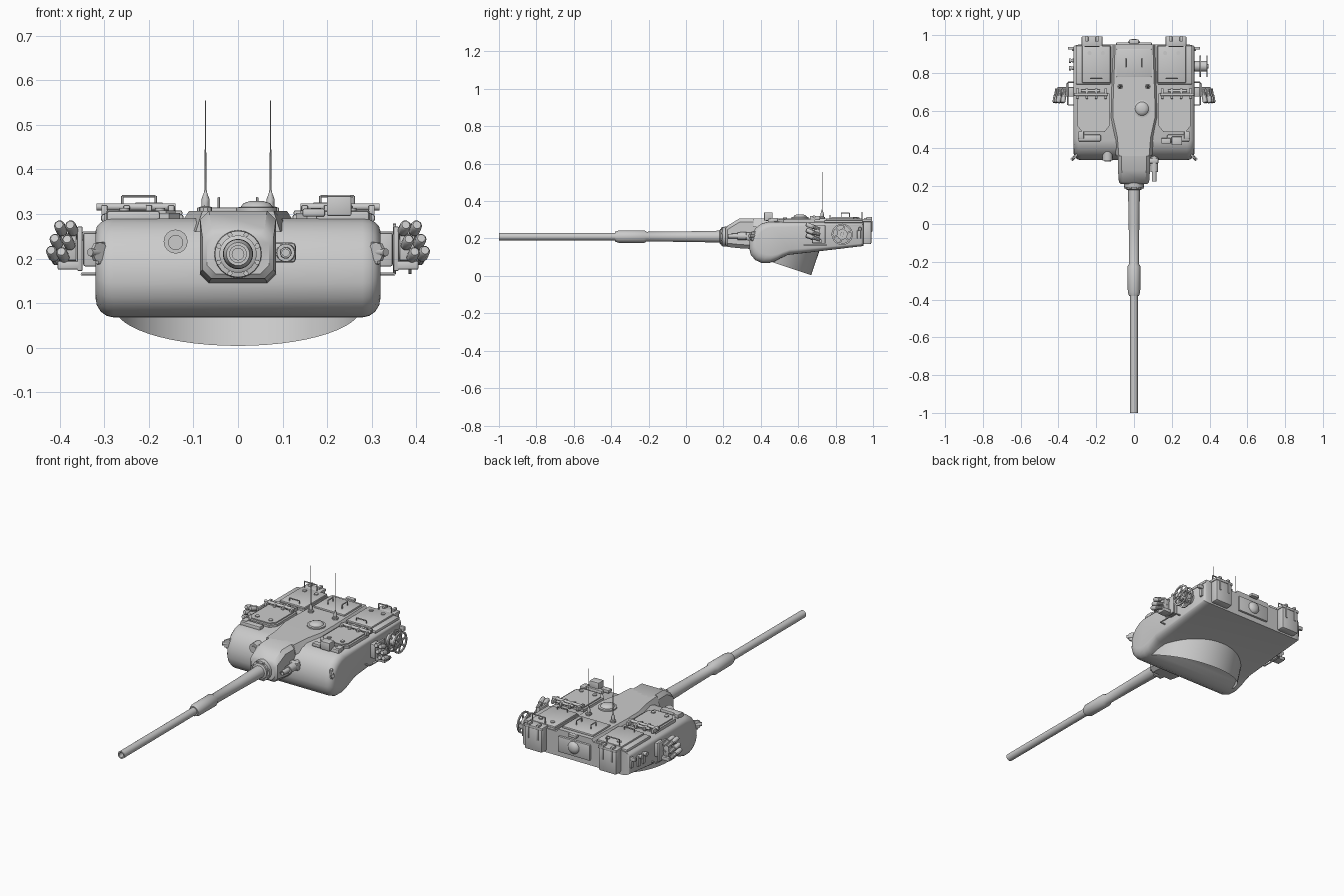
import bpy, bmesh, math
from mathutils import Vector, Matrix

if "Cube" in bpy.data.objects:
    bpy.data.objects.remove(bpy.data.objects["Cube"])

mat = bpy.data.materials.new("plain_grey")
mat.diffuse_color = (0.6, 0.6, 0.6, 1)
mat.use_nodes = True
mat.node_tree.nodes["Principled BSDF"].inputs["Base Color"].default_value = mat.diffuse_color


def finish(name, bm, smooth=True, normals=True):
    if normals:
        bmesh.ops.recalc_face_normals(bm, faces=bm.faces)
    me = bpy.data.meshes.new(name)
    bm.to_mesh(me)
    bm.free()
    me.materials.append(mat)
    ob = bpy.data.objects.new(name, me)
    bpy.context.collection.objects.link(ob)
    if smooth:
        bpy.ops.object.select_all(action='DESELECT')
        ob.select_set(True)
        bpy.context.view_layer.objects.active = ob
        bpy.ops.object.shade_smooth_by_angle(angle=math.radians(35))
    return ob


def box(name, c, size, bevel=0.0, rot=0.0, axis='Z'):
    bm = bmesh.new()
    bmesh.ops.create_cube(bm, size=1)
    bmesh.ops.scale(bm, vec=size, verts=bm.verts)
    if bevel:
        bmesh.ops.bevel(bm, geom=bm.edges[:], offset=bevel, segments=2, affect='EDGES', profile=0.5)
    bmesh.ops.transform(bm, matrix=Matrix.Translation(c) @ Matrix.Rotation(rot, 4, axis), verts=bm.verts)
    return finish(name, bm)


def lathe(name, p0, direction, profile, seg=20):
    """Revolve (distance, radius) pairs around an axis."""
    bm = bmesh.new()
    m = Matrix.Translation(p0) @ Vector(direction).to_track_quat('Z', 'Y').to_matrix().to_4x4()
    rings = [[bm.verts.new(m @ Vector((r * math.cos(a), r * math.sin(a), d)))
              for a in (2 * math.pi * i / seg for i in range(seg))] for d, r in profile]
    for a, b in zip(rings, rings[1:]):
        for i in range(seg):
            j = (i + 1) % seg
            bm.faces.new((a[i], a[j], b[j], b[i]))
    bm.faces.new(rings[0])
    bm.faces.new(rings[-1])
    return finish(name, bm)


def rod(name, p0, p1, r, r2=None, seg=12):
    d = Vector(p1) - Vector(p0)
    return lathe(name, p0, d, [(0, r), (d.length, r if r2 is None else r2)], seg)


def loft(name, sections):
    """Skin a list of equally long point loops and cap both ends."""
    bm = bmesh.new()
    rings = [[bm.verts.new(p) for p in s] for s in sections]
    n = len(rings[0])
    for a, b in zip(rings, rings[1:]):
        for i in range(n):
            j = (i + 1) % n
            bm.faces.new((a[i], a[j], b[j], b[i]))
    bm.faces.new(rings[0])
    bm.faces.new(rings[-1])
    return finish(name, bm)


def handle(name, a, b, rise, r=0.003):
    a, b, up = Vector(a), Vector(b), Vector(rise)
    for p, q in ((a, a + up), (a + up, b + up), (b + up, b)):
        rod(name, p, q, r, seg=6)


# Main shell: side profile swept across x with rounded cheeks
side = [(.95, .29), (.44, .29), (.405, .28), (.375, .258), (.352, .225), (.34, .185), (.338, .145),
        (.347, .112), (.37, .085), (.405, .069), (.44, .068), (.475, .078), (.505, .095),
        (.545, .112), (.95, .16)]
steps = [math.radians(a) for a in (0, 22, 45, 68, 90)]
ends = [(.32 - .04 * (1 - math.sin(a)), 1 - math.cos(a)) for a in steps]
prof = [(x, k) for x, k in reversed(ends)]
sections = [(-x, k) for x, k in ends[::1]]
sections = [(-x, 1 - math.sin(a)) for x, a in
            [(.32 - .04 * (1 - math.cos(a)), a) for a in reversed(steps)]]
sections = [(-(.28 + .04 * math.cos(a)), 1 - math.sin(a)) for a in steps]
sections += [(-x, k) for x, k in reversed(sections)]
loft("turret_shell", [[(x, .64 + (y - .64) * (1 - .12 * k if y < .9 else 1 - .04 * k),
                        .2 + (z - .2) * (1 - .33 * k)) for y, z in side] for x, k in sections])

# Raised roof spine flowing forward into the gun housing
loft("roof_spine", [[(-w, y, z0), (-t, y, z1), (t, y, z1), (w, y, z0)] for y, w, t, z0, z1 in
                    [(.36, .095, .08, .26, .307), (.46, .115, .088, .27, .307), (.56, .13, .11, .275, .307),
                     (.66, .13, .11, .275, .306), (.95, .12, .10, .275, .305)]])


def housing_ring(y, w, z0, z1, c=.02):
    return [(-w + c, y, z0), (w - c, y, z0), (w, y, z0 + c), (w, y, z1 - c), (w - c, y, z1),
            (-w + c, y, z1), (-w, y, z1 - c), (-w, y, z0 + c)]


loft("gun_housing", [housing_ring(.212, .07, .165, .255), housing_ring(.222, .08, .155, .268),
                     housing_ring(.285, .085, .148, .307), housing_ring(.42, .085, .14, .307)])

# Gun barrel with bore, sleeve and bolted collar
lathe("gun_barrel", (0, -1, .21), (0, 1, 0),
      [(.06, .013), (0, .013), (0, .02), (.62, .02), (.62, .026), (.64, .033), (.775, .034),
       (.79, .026), (.99, .028), (1.15, .031), (1.22, .033)], 24)
lathe("gun_collar", (0, .18, .21), (0, 1, 0), [(0, .036), (.004, .042), (.012, .042), (.014, .052), (.045, .054)], 24)
for i in range(8):
    a = math.pi * (i + .5) / 4
    x, z = .047 * math.cos(a), .21 + .047 * math.sin(a)
    rod("collar_bolt", (x, .186, z), (x, .2, z), .006, seg=6)

# Coaxial gun sleeve and sight hood on the front face
lathe("coaxial_sleeve", (.107, .225, .213), (0, 1, 0), [(.02, .008), (0, .008), (0, .012), (.05, .013), (.05, .02), (.16, .023)])
box("coaxial_flange", (.1, .335, .213), (.06, .03, .045), .008)
rod("sight_hood", (-.14, .335, .238), (-.14, .42, .238), .027, seg=16)
rod("sight_lens", (-.14, .33, .236), (-.14, .34, .236), .017, seg=16)

# Open ring wall under the shell, tilted back and trimmed at the nose
bm = bmesh.new()
t = math.radians(18.5)
u, n = Vector((0, math.cos(t), -math.sin(t))), Vector((0, math.sin(t), math.cos(t)))
c = Vector((0, .406, .092))
arc = [c + Vector((.278 * math.cos(a), 0, 0)) + u * .278 * math.sin(a)
       for a in (math.radians(10 + 160 * i / 24) for i in range(25))]
low = [bm.verts.new(p) for p in arc]
top = [bm.verts.new(p + n * .15) for p in arc]
for i in range(24):
    bm.faces.new((low[i], low[i + 1], top[i + 1], top[i]))
finish("ring_wall", bm, normals=False)

# Roof details on the spine
lathe("roof_dome", (.042, .61, .3), (0, 0, 1), [(0, .046), (.014, .046), (.016, .036), (.024, .03), (.029, .015)], 24)
box("spine_plate", (0, .852, .309), (.185, .15, .012), .004)
for s in (-1, 1):
    handle("plate_handle", (s * .043, .83, .314), (s * .043, .875, .314), (0, 0, .022))
    lathe("antenna", (s * .073, .728, .305), (0, 0, 1),
          [(0, .015), (.01, .015), (.012, .009), (.028, .009), (.042, .004), (.05, .0022), (.25, .001)], 10)

for s in (-1, 1):
    # Rear hatch, front hatch with clipped corners
    box("rear_hatch_base", (s * .215, .842, .291), (.185, .205, .016), .005)
    box("rear_hatch", (s * .2, .845, .302), (.15, .195, .012), .004)
    outline = [(.13, .69), (.3, .69), (.3, .52), (.275, .488), (.155, .488), (.13, .52)]
    loft("front_hatch", [[(s * x, y, z) for x, y in outline] for z in (.28, .302)])
    inner = [(.215 + (x - .215) * .88, .59 + (y - .59) * .88) for x, y in outline]
    loft("front_hatch_lid", [[(s * x, y, z) for x, y in inner] for z in (.3, .308)])
    for x, y in ((.175, .53), (.255, .53), (.165, .905), (.235, .905)):
        rod("hatch_bolt", (s * x, y, .3), (s * x, y, .313), .011)
    # Hinge bar between hatches
    rod("hinge_bar", (s * .14, .685, .316), (s * .318, .685, .316), .008)
    for x in (.15, .2, .25, .3):
        box("hinge_knuckle", (s * x, .69, .309), (.014, .055, .022), .003)
    rod("hinge_spring", (s * .18, .705, .313), (s * .28, .705, .313), .007)
    handle("rear_hatch_handle", (s * .17, .77, .305), (s * .23, .77, .305), (0, 0, .018))
    # Periscope on the front slope
    box("periscope_base", (s * .235, .455, .292), (.12, .035, .03), .006)
    box("periscope_end", (s * .28, .47, .3), (.03, .04, .02), .004)
    # Rear stowage bin with lid and straps
    box("rear_bin", (s * .222, .966, .232), (.105, .05, .125), .008)
    box("rear_bin_lid", (s * .222, .966, .297), (.11, .054, .016), .004)
    for x in (.195, .25):
        box("bin_strap", (s * x, .992, .265), (.01, .008, .06), .002)
        box("bin_latch", (s * x, .98, .309), (.016, .03, .014), .003)
    handle("bin_handle", (s * .185, .94, .305), (s * .26, .94, .305), (0, 0, .035))
    # Lifting lugs front and rear
    lathe("front_lug", (s * .312, .353, .214), (s * .6, .8, 0), [(-.005, .023), (.005, .023)], 6)
    box("front_lug_root", (s * .305, .365, .212), (.04, .012, .05), .004, s * -.9)
    rod("front_lug_pin", (s * .30, .37, .214), (s * .332, .338, .214), .009)
    box("rear_lug", (s * .332, .93, .25), (.036, .015, .022), .004)
    handle("side_rail", (s * .315, .63, .165), (s * .315, .75, .165), (s * .035, 0, 0), .0035)
    # Smoke launcher cluster
    box("launcher_arm", (s * .33, .70, .22), (.035, .05, .075), .004)
    box("launcher_plate", (s * .355, .71, .222), (.012, .07, .1), .003)
    box("launcher_tray", (s * .378, .70, .185), (.055, .05, .02), .004)
    box("launcher_block", (s * .38, .7, .225), (.035, .03, .06), .004)
    for i, (x, z) in enumerate(((.365, .26), (.39, .26), (.372, .228), (.4, .23), (.385, .2), (.408, .203))):
        d = Vector((s * .14, -.85, .3)).normalized()
        p = Vector((s * x, .715, z - .01))
        lathe("smoke_tube", p, d, [(0, .009), (.035, .01), (.036, .0125), (.072, .0125), (.078, .009)], 10)

# Sight block standing on the right periscope
box("sight_block", (.227, .44, .318), (.055, .045, .044), .003)
box("periscope_wing", (.17, .44, .303), (.05, .03, .018), .004)

# Cable reel on the right side
for x in (.348, .383):
    bm = bmesh.new()
    n_seg = 24
    ring = []
    for i in range(n_seg):
        a = 2 * math.pi * i / n_seg
        ring.append([bm.verts.new((x + dx, .835 + r * math.cos(a), .222 + r * math.sin(a)))
                     for dx, r in ((0, .048), (.007, .048), (.007, .057), (0, .057))])
    for i in range(n_seg):
        a, b = ring[i], ring[(i + 1) % n_seg]
        for k in range(4):
            bm.faces.new((a[k], a[(k + 1) % 4], b[(k + 1) % 4], b[k]))
    finish("reel_rim", bm)
    for i in range(3):
        box("reel_spoke", (x + .004, .835, .222), (.005, .1, .009), 0, math.pi * i / 3 + .3, 'X')
rod("reel_drum", (.31, .835, .222), (.385, .835, .222), .028, seg=20)
rod("reel_hub", (.38, .835, .222), (.394, .835, .222), .011)

# Small side fittings
box("right_vision_block", (.322, .925, .222), (.014, .02, .045), .003)
box("left_vision_block", (-.322, .925, .222), (.014, .02, .045), .003)
for y in (.825, .865):
    rod("left_knob", (-.31, y, .24), (-.335, y, .24), .008)
    rod("left_knob_cap", (-.333, y, .24), (-.345, y, .24), .012)
    box("left_bracket", (-.322, y, .215), (.014, .02, .06), .003)

# Rear centre panel with round boss and roof step
box("rear_panel", (0, .952, .23), (.19, .018, .085), .004)
lathe("rear_boss", (0, .955, .235), (0, 1, 0), [(0, .034), (.01, .032), (.019, .024), (.024, .01)], 20)
box("rear_lamp", (0, .965, .302), (.05, .024, .016), .004)
